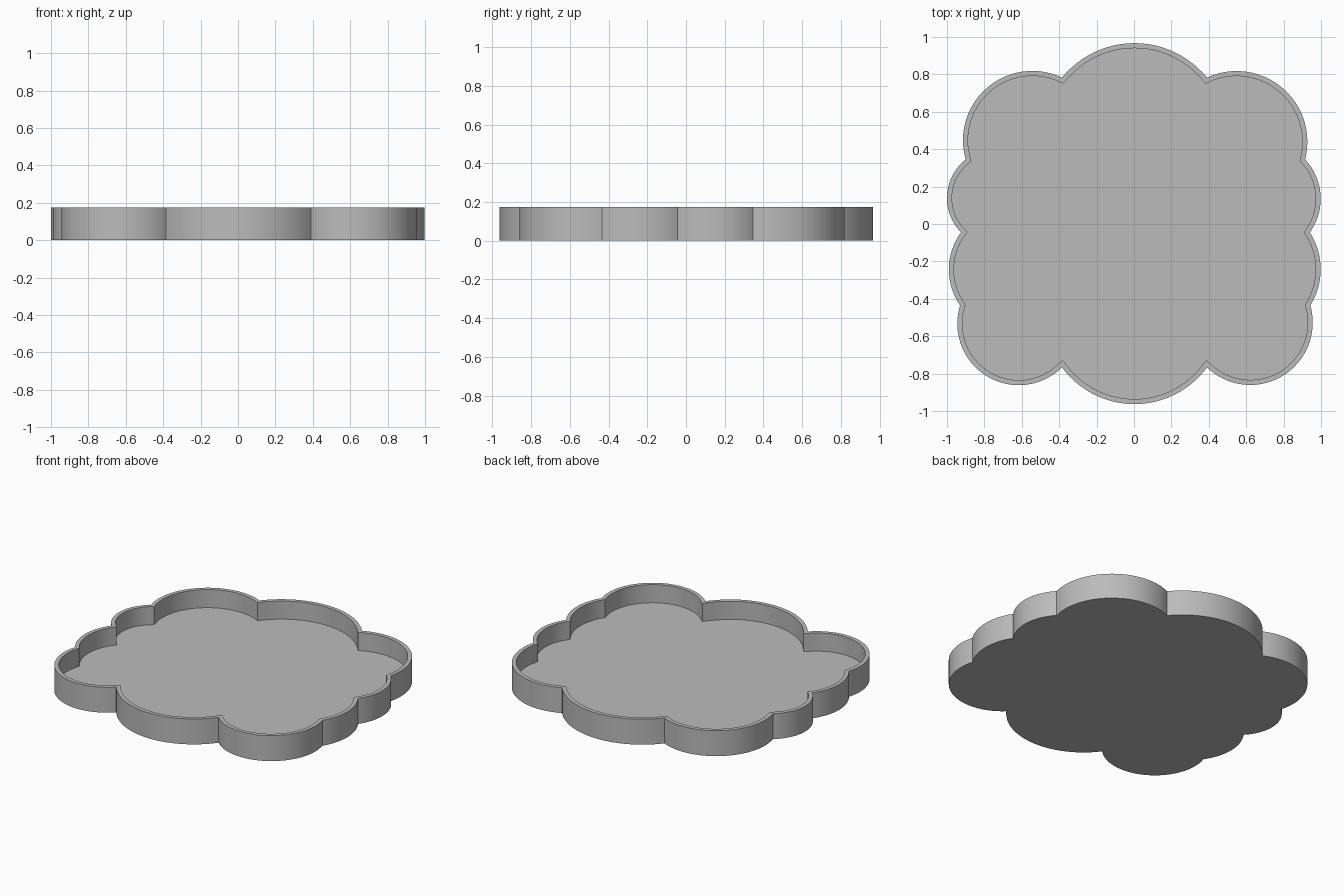
import bpy
import bmesh
from math import atan2, cos, sin, tau, radians
from mathutils import Vector

cube = bpy.data.objects.get("Cube")
if cube:
    bpy.data.objects.remove(cube, do_unlink=True)

HEIGHT, FLOOR, WALL, STEPS = 0.174, 0.05, 0.027, 24

# Scalloped outline, counterclockwise: each lobe's first corner and a point on its arc
LOBES = [
    ((0.39, -0.767), (0.857, -0.764)),
    ((0.943, -0.435), (0.998, -0.24)),
    ((0.94, -0.045), (0.998, 0.13)),
    ((0.915, 0.345), (0.815, 0.708)),
    ((0.39, 0.783), (0, 0.967)),
    ((-0.385, 0.783), (-0.808, 0.708)),
    ((-0.90, 0.345), (-1.0, 0.13)),
    ((-0.925, -0.045), (-0.99, -0.24)),
    ((-0.93, -0.435), (-0.85, -0.764)),
    ((-0.385, -0.767), (0, -0.963)),
]


def arc(a, b, c):
    """Points on the circle through a, b and c, from a up to but not including c."""
    u, v = b - a, c - a
    d = 2 * u.cross(v)
    offset = Vector((v.y * u.length_squared - u.y * v.length_squared,
                     u.x * v.length_squared - v.x * u.length_squared)) / d
    center, r = a + offset, offset.length
    start = atan2(a.y - center.y, a.x - center.x)
    sweep = (atan2(c.y - center.y, c.x - center.x) - start) % tau
    angles = [start + sweep * i / STEPS for i in range(STEPS)]
    return [center + Vector((cos(t), sin(t))) * r for t in angles]


def inset(points, distance):
    """Mitred inward offset of a counterclockwise outline."""
    result = []
    for i, p in enumerate(points):
        before = (p - points[i - 1]).normalized()
        after = (points[(i + 1) % len(points)] - p).normalized()
        n1, n2 = Vector((-before.y, before.x)), Vector((-after.y, after.x))
        result.append(p + (n1 + n2) * distance / (1 + n1.dot(n2)))
    return result


outer = []
for i, (corner, middle) in enumerate(LOBES):
    following = LOBES[(i + 1) % len(LOBES)][0]
    outer += arc(Vector(corner), Vector(middle), Vector(following))
inner = inset(outer, WALL)

# Tray: underside, outer wall, rim, inner wall and floor
bm = bmesh.new()
rings = [[bm.verts.new((p.x, p.y, z)) for p in outline]
         for outline, z in ((outer, 0), (outer, HEIGHT), (inner, HEIGHT), (inner, FLOOR))]
for low, high in zip(rings, rings[1:]):
    for i in range(len(low)):
        j = (i + 1) % len(low)
        bm.faces.new((low[i], low[j], high[j], high[i]))
bm.faces.new(rings[0][::-1])
bm.faces.new(rings[-1])

mesh = bpy.data.meshes.new("scalloped_tray")
bm.to_mesh(mesh)
bm.free()
tray = bpy.data.objects.new("scalloped_tray", mesh)
bpy.context.collection.objects.link(tray)

# Plain grey
GREY = (0.5, 0.5, 0.5, 1)
grey = bpy.data.materials.new("plain_grey")
grey.use_nodes = True
grey.diffuse_color = GREY
grey.node_tree.nodes["Principled BSDF"].inputs["Base Color"].default_value = GREY
mesh.materials.append(grey)

# Smooth lobes with sharp corners and rims
bpy.ops.object.select_all(action="DESELECT")
tray.select_set(True)
bpy.context.view_layer.objects.active = tray
bpy.ops.object.shade_smooth_by_angle(angle=radians(25))
